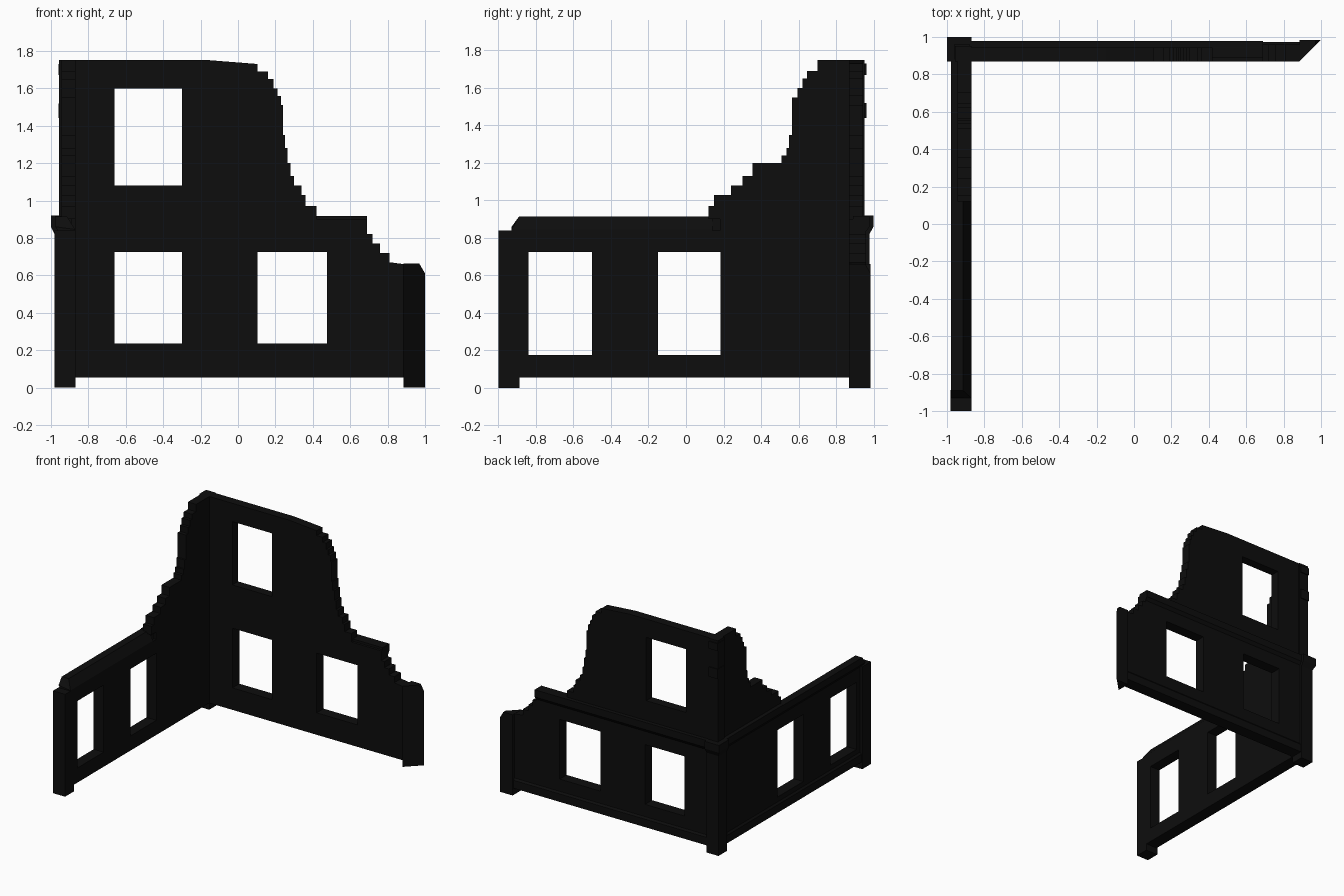
import bpy, bmesh

if "Cube" in bpy.data.objects:
    bpy.data.objects.remove(bpy.data.objects["Cube"])

mat = bpy.data.materials.new("charred_black")
mat.diffuse_color = (0.004, 0.004, 0.004, 1)
mat.use_nodes = True
mat.node_tree.nodes["Principled BSDF"].inputs["Base Color"].default_value = mat.diffuse_color


def extrude(name, loops, a, b, place):
    """Fill 2D loops (outline plus holes), extrude from a to b, place in 3D."""
    cu = bpy.data.curves.new(name, 'CURVE')
    cu.dimensions = '2D'
    cu.fill_mode = 'BOTH'
    cu.extrude = 0.5
    for loop in loops:
        sp = cu.splines.new('POLY')
        sp.points.add(len(loop) - 1)
        for p, (u, v) in zip(sp.points, loop):
            p.co = (u, v, 0, 1)
        sp.use_cyclic_u = True
    tmp = bpy.data.objects.new(name + "_tmp", cu)
    bpy.context.collection.objects.link(tmp)
    bpy.context.view_layer.update()
    dg = bpy.context.evaluated_depsgraph_get()
    me = bpy.data.meshes.new_from_object(tmp.evaluated_get(dg))
    bpy.data.objects.remove(tmp)
    bm = bmesh.new()
    bm.from_mesh(me)
    bmesh.ops.remove_doubles(bm, verts=bm.verts, dist=1e-5)
    for v in bm.verts:
        v.co = place(v.co.x, v.co.y, a + (v.co.z + 0.5) * (b - a))
    bmesh.ops.recalc_face_normals(bm, faces=bm.faces)
    for f in bm.faces:
        f.smooth = False
    bm.to_mesh(me)
    bm.free()
    me.name = name
    me.materials.clear()
    me.materials.append(mat)
    ob = bpy.data.objects.new(name, me)
    bpy.context.collection.objects.link(ob)
    return ob


def rect(u0, u1, v0, v1):
    return [(u0, v0), (u1, v0), (u1, v1), (u0, v1)]


def stairs(steps, z):
    """Broken brick edge: (end, top) per course, rising from height z."""
    pts = []
    for end, top in steps:
        pts += [(end, z), (end, top)]
        z = top
    return pts


def back(u, v, w):          # u along x, w outward depth
    return (u, w, v)


def left(u, v, w):          # u along y, w outward depth
    return (-w, u, v)


def flat(u, v, w):          # plan outline, w upward
    return (u, v, w)


IN, LOW, UP = 0.87, 0.96, 0.945

# Back wall, lower storey
low_edge = stairs([(0.81, 0.72), (0.76, 0.77), (0.72, 0.82), (0.69, 0.90)], 0.67)
extrude("back_wall_lower",
        [[(-IN, 0.055), (0.885, 0.055), (0.885, 0.66)] + low_edge + [(-IN, 0.90)],
         rect(-0.66, -0.30, 0.235, 0.725), rect(0.105, 0.475, 0.235, 0.725)],
        IN, LOW, back)

# Back wall, upper storey with stepped ruin edge
up_edge = stairs([(0.42, 0.97), (0.36, 1.03), (0.34, 1.08), (0.30, 1.13), (0.28, 1.20),
                  (0.265, 1.28), (0.25, 1.35), (0.24, 1.51), (0.23, 1.56), (0.21, 1.60),
                  (0.19, 1.65), (0.16, 1.69), (0.105, 1.73)], 0.90)
extrude("back_wall_upper",
        [[(-IN, 0.90)] + up_edge + [(-0.15, 1.75), (-IN, 1.75)],
         rect(-0.66, -0.30, 1.08, 1.60)], IN, UP, back)

# Left wall, lower storey
extrude("left_wall_lower",
        [[(-0.89, 0.055), (IN, 0.055), (IN, 0.90), (0.18, 0.90), (0.18, 0.84), (-0.89, 0.84)],
         rect(-0.84, -0.50, 0.175, 0.725), rect(-0.15, 0.185, 0.175, 0.725)],
        IN, LOW, left)

# Left wall, upper storey with stepped ruin edge
side_edge = stairs([(0.12, 0.97), (0.15, 1.03), (0.24, 1.08), (0.30, 1.13), (0.355, 1.20),
                    (0.51, 1.24), (0.535, 1.28), (0.55, 1.35), (0.565, 1.55), (0.595, 1.60),
                    (0.62, 1.65), (0.645, 1.69), (0.70, 1.75)], 0.90)
extrude("left_wall_upper", [side_edge + [(IN, 1.75), (IN, 0.90)]], IN, UP, left)

# Cornices between the storeys
cornice = [(0.89, 0.83), (0.95, 0.82), (0.978, 0.86), (0.978, 0.918), (0.89, 0.918)]
sloped = [(IN, 0.835), (0.95, 0.82), (0.978, 0.86), (0.978, 0.915), (0.915, 0.915), (IN, 0.845)]
extrude("back_cornice", [cornice], -IN, 0.69, lambda u, v, w: (w, u, v))
ob = extrude("left_cornice", [sloped], -0.93, 0.14, lambda u, v, w: (-u, w, v))
for v in ob.data.vertices:  # sloping broken end
    if v.co.y < -0.9 and v.co.z > 0.9:
        v.co.y = -0.89
extrude("left_cornice_rear", [cornice], 0.14, IN, lambda u, v, w: (-u, w, v))

# Plinth bands along the outside foot
band = [(LOW - 0.01, 0.055), (0.972, 0.055), (0.972, 0.12), (LOW, 0.135), (LOW - 0.01, 0.135)]
extrude("back_plinth", [band], -IN, 0.885, lambda u, v, w: (w, u, v))
extrude("left_plinth", [band], -0.89, IN, lambda u, v, w: (-u, w, v))

# Corner pillar, its flared cap and the upper pillar
extrude("corner_pillar", [rect(-0.98, -IN, IN, 0.978)], 0, 0.83, flat)
ob = extrude("corner_cap", [rect(-1.0, -IN, IN, 1.0)], 0.86, 0.92, flat)
ob = extrude("corner_cap_flare", [rect(-1.0, -IN, IN, 1.0)], 0.82, 0.86, flat)
for v in ob.data.vertices:
    if v.co.z < 0.84:
        v.co.x = max(v.co.x, -0.98)
        v.co.y = min(v.co.y, 0.978)
extrude("corner_pillar_upper", [rect(-0.957, -IN, IN, 0.953)], 0.92, 1.75, flat)

# Worn stones on the upper corner
for i, (z0, z1) in enumerate([(1.44, 1.52), (1.67, 1.73)]):
    extrude(f"corner_stone_{i + 1}", [rect(-0.959, -0.88, 0.88, 0.962)], z0, z1, flat)

# End pillar of the left wall
extrude("front_end_pillar", [rect(-0.98, -IN, -1.0, -0.887)], 0, 0.84, flat)

# Mitred end pillar of the back wall, with its tip worn down
ob = extrude("right_end_pillar",
             [[(0.885, IN), (0.97, 0.955), (1.0, 0.984), (0.97, 0.984), (0.885, 0.984)]],
             0, 0.662, flat)
for v in ob.data.vertices:
    if v.co.x > 0.99 and v.co.z > 0.5:
        v.co.z = 0.61
